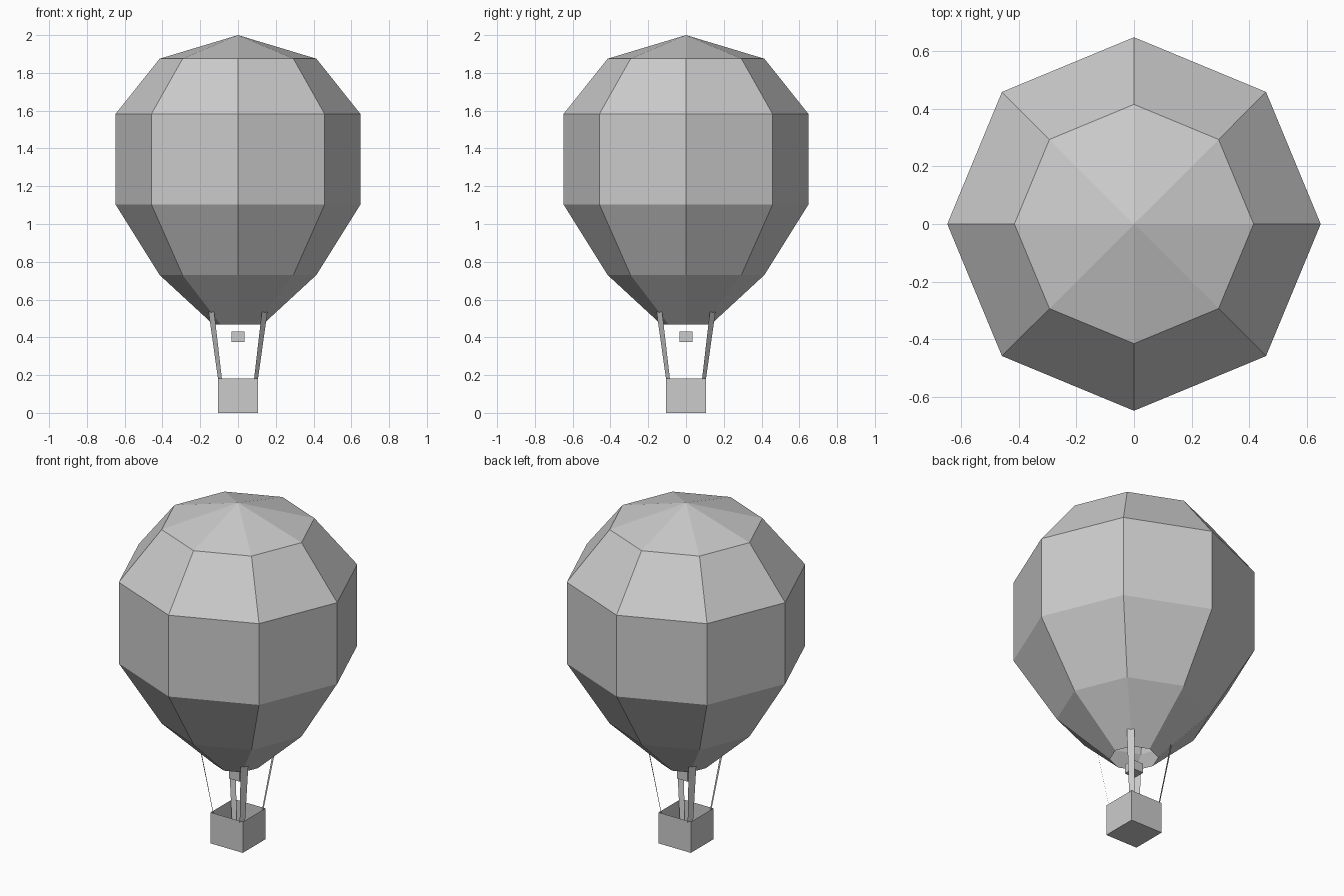
import bpy, bmesh
from math import cos, sin, pi
from mathutils import Vector

if "Cube" in bpy.data.objects:
    bpy.data.objects.remove(bpy.data.objects["Cube"])


def make_object(name, bm):
    bmesh.ops.recalc_face_normals(bm, faces=bm.faces)
    mesh = bpy.data.meshes.new(name)
    bm.to_mesh(mesh)
    bm.free()
    obj = bpy.data.objects.new(name, mesh)
    bpy.context.collection.objects.link(obj)
    return obj


def make_box(name, width, z0, z1, open_top=False):
    bm = bmesh.new()
    bmesh.ops.create_cube(bm, size=1)
    for v in bm.verts:
        v.co = (v.co.x * width, v.co.y * width, z1 if v.co.z > 0 else z0)
    obj_faces = [f for f in bm.faces if f.calc_center_median().z > z1 - 1e-4]
    if open_top:
        bmesh.ops.delete(bm, geom=obj_faces, context='FACES_ONLY')
    return make_object(name, bm)


# Eight-sided envelope, open at the mouth and fanned to a point at the crown
SIDES = 8
profile = [(0.13, 0.467), (0.415, 0.73), (0.648, 1.103), (0.648, 1.583), (0.415, 1.875)]
bm = bmesh.new()
rings = [[bm.verts.new((r * cos(2 * pi * i / SIDES), r * sin(2 * pi * i / SIDES), z))
          for i in range(SIDES)] for r, z in profile]
apex = bm.verts.new((0, 0, 2.0))
for i in range(SIDES):
    j = (i + 1) % SIDES
    for lower, upper in zip(rings, rings[1:]):
        bm.faces.new((lower[i], lower[j], upper[j], upper[i]))
    bm.faces.new((rings[-1][i], rings[-1][j], apex))
make_object("envelope", bm)

# Open basket and the burner above it
make_box("basket", 0.21, 0.0, 0.183, open_top=True)
make_box("burner", 0.07, 0.375, 0.43)

# Four flat tapered straps from the basket corners to the envelope
for k in range(4):
    a = pi / 4 + k * pi / 2
    out, side = Vector((cos(a), sin(a), 0)), Vector((-sin(a), cos(a), 0))
    bm = bmesh.new()
    low = out * 0.108 + Vector((0, 0, 0.03))
    high = out * 0.199 + Vector((0, 0, 0.533))
    bm.faces.new([bm.verts.new(p) for p in (
        low - side * 0.012, low + side * 0.012, high + side * 0.021, high - side * 0.021)])
    make_object(f"strap_{k + 1}", bm)
